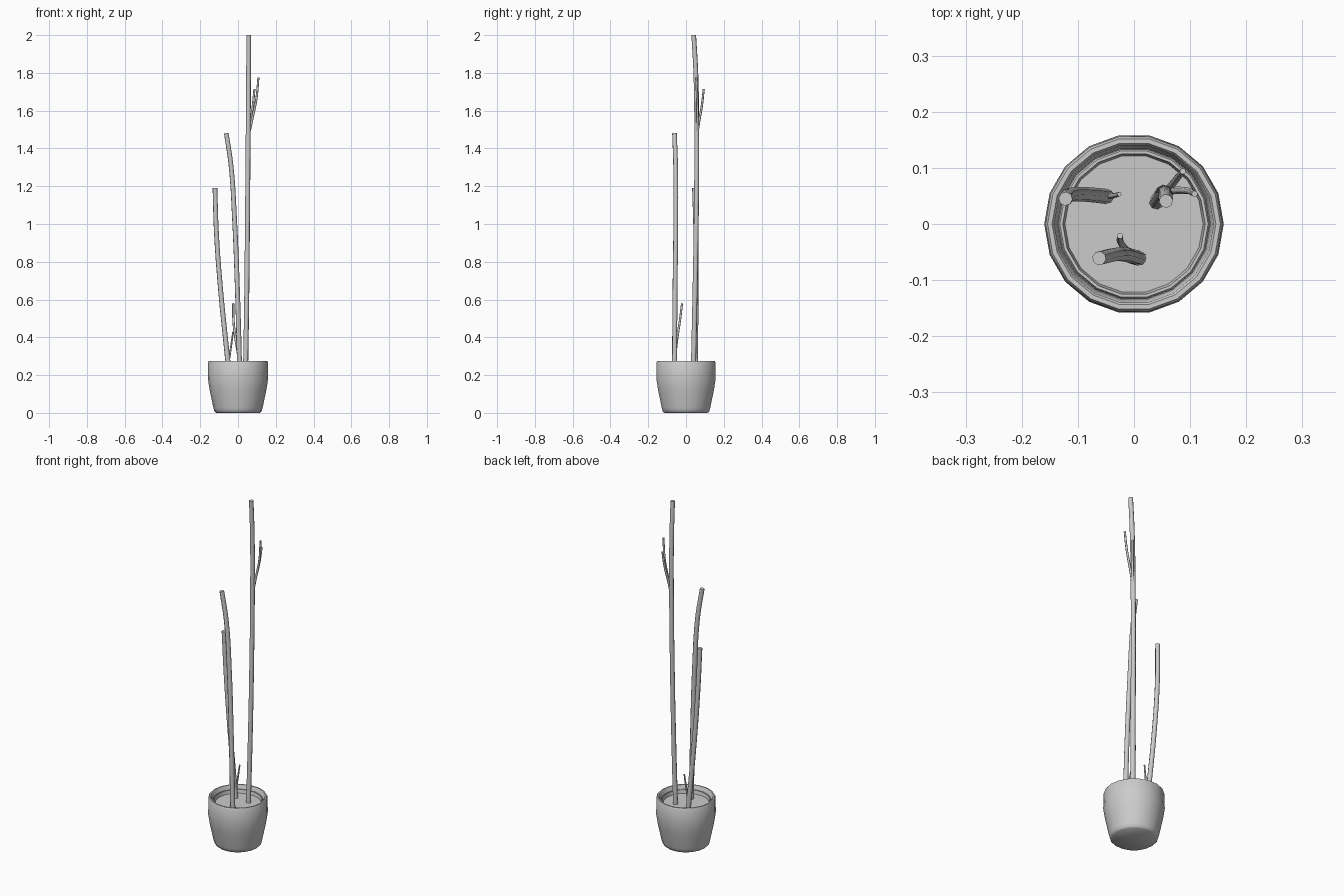
import bpy
import bmesh
import math

cube = bpy.data.objects.get("Cube")
if cube:
    bpy.data.objects.remove(cube)

# One plain colour for everything
grey = bpy.data.materials.new("light_grey")
grey.use_nodes = True
colour = (0.6, 0.6, 0.6, 1)
grey.diffuse_color = colour
grey.node_tree.nodes["Principled BSDF"].inputs["Base Color"].default_value = colour


def smooth(obj, degrees):
    bpy.ops.object.select_all(action="DESELECT")
    obj.select_set(True)
    bpy.context.view_layer.objects.active = obj
    bpy.ops.object.shade_smooth_by_angle(angle=math.radians(degrees))


def lathe(name, profile, sides=18):
    """Spin a (radius, height) profile around z."""
    bm = bmesh.new()
    verts = [bm.verts.new((r, 0, z)) for r, z in profile]
    edges = [bm.edges.new(pair) for pair in zip(verts, verts[1:])]
    bmesh.ops.spin(bm, geom=verts + edges, axis=(0, 0, 1), cent=(0, 0, 0),
                   angle=math.tau, steps=sides, use_duplicate=False)
    bmesh.ops.remove_doubles(bm, verts=bm.verts, dist=0.0005)
    bmesh.ops.recalc_face_normals(bm, faces=bm.faces)
    mesh = bpy.data.meshes.new(name)
    bm.to_mesh(mesh)
    bm.free()
    mesh.materials.append(grey)
    obj = bpy.data.objects.new(name, mesh)
    bpy.context.collection.objects.link(obj)
    smooth(obj, 50)
    return obj


def stem(name, points, base_radius, tip_radius):
    """Sweep a round, tapering tube through the points."""
    curve = bpy.data.curves.new(name, "CURVE")
    curve.dimensions = "3D"
    curve.bevel_depth = 1
    curve.bevel_resolution = 2
    curve.resolution_u = 5
    curve.use_fill_caps = True
    spline = curve.splines.new("BEZIER")
    spline.bezier_points.add(len(points) - 1)
    for i, (p, co) in enumerate(zip(spline.bezier_points, points)):
        p.co = co
        p.handle_left_type = p.handle_right_type = "AUTO"
        t = i / (len(points) - 1)
        p.radius = base_radius + (tip_radius - base_radius) * t
    curve.materials.append(grey)
    obj = bpy.data.objects.new(name, curve)
    bpy.context.collection.objects.link(obj)
    bpy.ops.object.select_all(action="DESELECT")
    obj.select_set(True)
    bpy.context.view_layer.objects.active = obj
    bpy.ops.object.convert(target="MESH")
    smooth(bpy.context.object, 50)


# Outer pot with a rounded rim
lathe("pot", [(0, 0), (0.116, 0), (0.125, 0.008), (0.13, 0.025), (0.15, 0.12),
              (0.16, 0.185), (0.158, 0.205), (0.158, 0.268), (0.154, 0.275),
              (0.146, 0.275), (0.142, 0.27), (0.136, 0.2), (0, 0.2)])

# Inner liner and soil surface
lathe("liner_and_soil", [(0.135, 0.2), (0.135, 0.25), (0.132, 0.255),
                         (0.127, 0.255), (0.123, 0.235), (0, 0.235)])

# Main stems
stem("tall_stem", [(0.04, 0.039, 0.22), (0.046, 0.047, 0.6), (0.05, 0.054, 1.0),
                   (0.054, 0.057, 1.5), (0.056, 0.052, 1.8), (0.057, 0.041, 2.0)],
     0.0135, 0.0125)
stem("front_stem", [(0.009, -0.061, 0.22), (-0.003, -0.058, 0.65),
                    (-0.018, -0.054, 1.02), (-0.037, -0.055, 1.31),
                    (-0.062, -0.061, 1.48)], 0.0135, 0.0125)
stem("short_stem", [(-0.048, 0.049, 0.22), (-0.066, 0.051, 0.39),
                    (-0.092, 0.053, 0.65), (-0.114, 0.052, 0.95),
                    (-0.122, 0.045, 1.19)], 0.0135, 0.0125)

# Thin side shoots
stem("tall_stem_side_shoot", [(0.053, 0.057, 1.46), (0.076, 0.06, 1.56),
                              (0.097, 0.059, 1.66), (0.108, 0.054, 1.775)],
     0.007, 0.0055)
stem("tall_stem_back_shoot", [(0.053, 0.056, 1.44), (0.065, 0.067, 1.53),
                              (0.078, 0.083, 1.62), (0.087, 0.094, 1.715)],
     0.007, 0.0055)
stem("front_stem_shoot", [(0.003, -0.058, 0.3), (-0.014, -0.046, 0.4),
                          (-0.024, -0.032, 0.49), (-0.025, -0.021, 0.58)],
     0.007, 0.0055)
stem("short_stem_shoot", [(-0.052, 0.05, 0.26), (-0.04, 0.05, 0.33),
                          (-0.026, 0.053, 0.43)], 0.006, 0.004)
